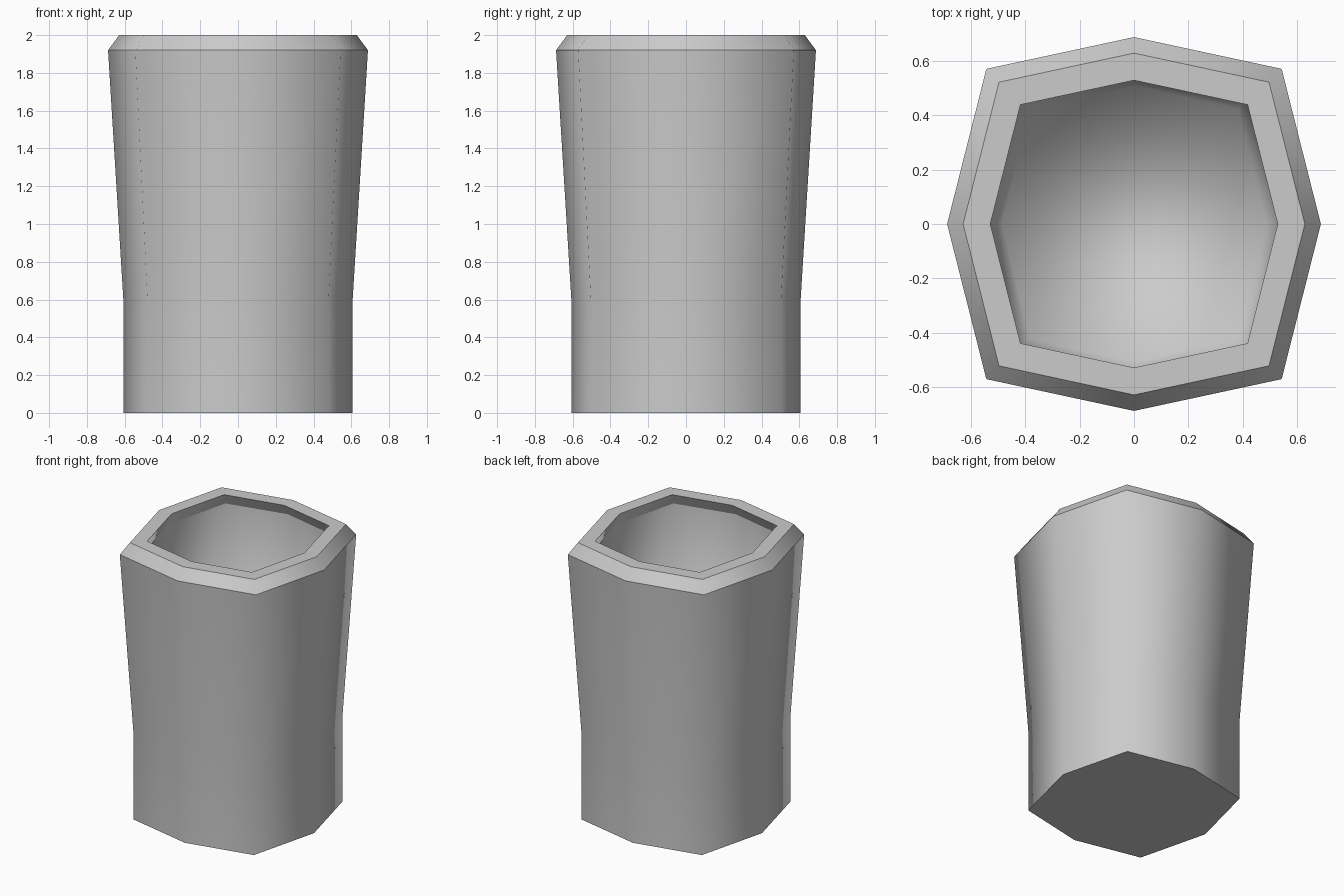
import bpy
import bmesh

cube = bpy.data.objects.get("Cube")
if cube:
    bpy.data.objects.remove(cube, do_unlink=True)

# Plain grey for the whole cup
grey = bpy.data.materials.new("light grey")
grey.use_nodes = True
colour = (0.6, 0.6, 0.6, 1)
grey.diffuse_color = colour
grey.node_tree.nodes["Principled BSDF"].inputs["Base Color"].default_value = colour

# Squarish octagon with unit half-width
OUTLINE = [(1, 0), (0.79, 0.83), (0, 1), (-0.79, 0.83),
           (-1, 0), (-0.79, -0.83), (0, -1), (0.79, -0.83)]

# Rings from the base, up the outside, over the rim and down to the inner floor:
# half-width x, half-width y, height, sharp crease
RINGS = [
    (0.607, 0.607, 0.0, True),
    (0.607, 0.607, 0.6, False),
    (0.688, 0.688, 1.92, True),
    (0.629, 0.629, 2.0, True),
    (0.529, 0.529, 2.0, True),
    (0.547, 0.57, 1.92, True),
    (0.485, 0.508, 0.61, False),
]

bm = bmesh.new()
loops = [[bm.verts.new((x * rx, y * ry, z)) for x, y in OUTLINE]
         for rx, ry, z, sharp in RINGS]
count = len(OUTLINE)

# Walls and rim
for low, high in zip(loops, loops[1:]):
    for i in range(count):
        j = (i + 1) % count
        bm.faces.new((low[i], low[j], high[j], high[i]))

# Base and inner floor
bm.faces.new(loops[0][::-1])
bm.faces.new(loops[-1])

for face in bm.faces:
    face.smooth = True
# Crisp creases around the base and rim
for loop, ring in zip(loops, RINGS):
    for i in range(count):
        edge = bm.edges.get((loop[i], loop[(i + 1) % count]))
        edge.smooth = not ring[3]

mesh = bpy.data.meshes.new("cup")
bm.to_mesh(mesh)
bm.free()
mesh.materials.append(grey)
cup = bpy.data.objects.new("cup", mesh)
bpy.context.collection.objects.link(cup)
